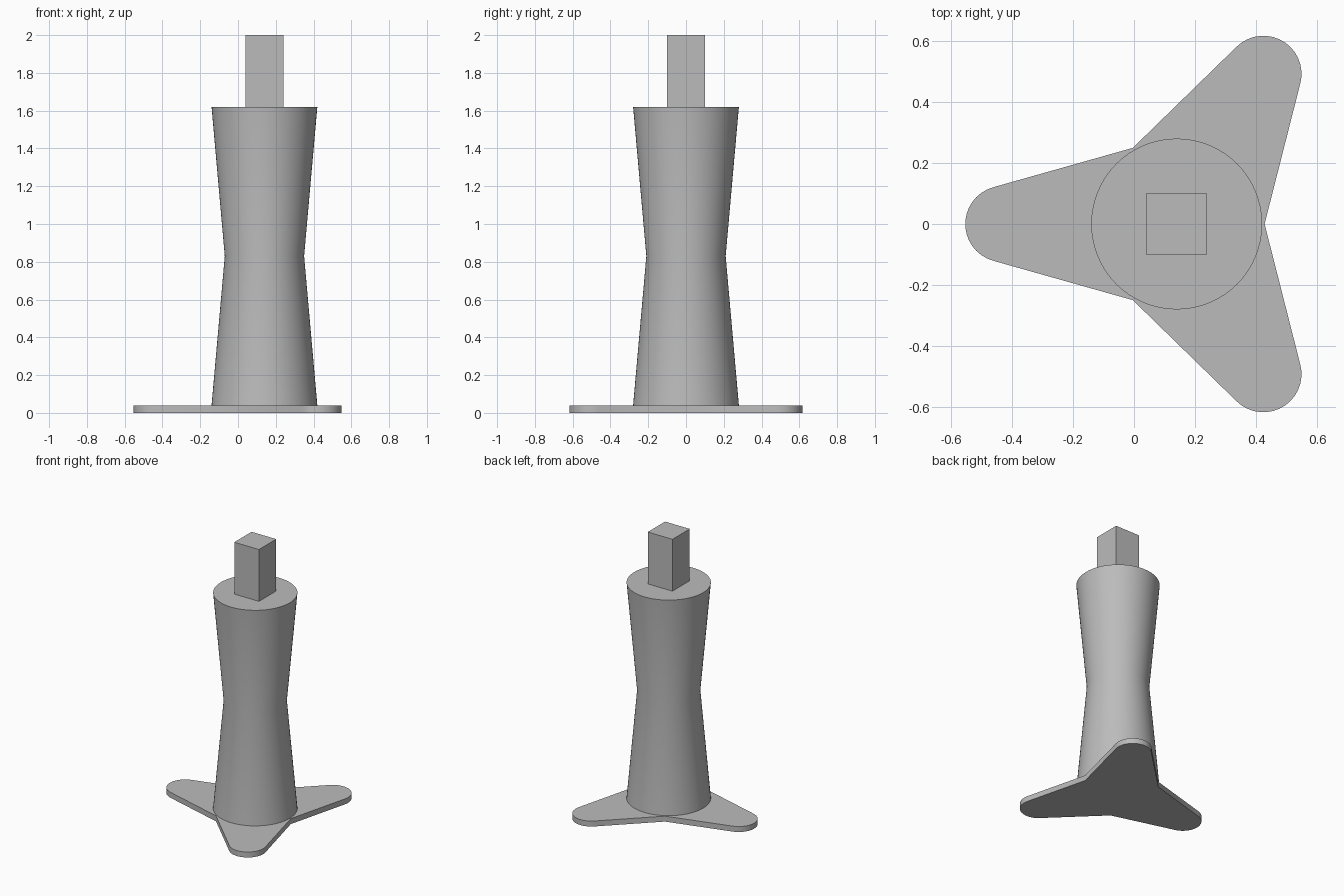
import bpy, bmesh
from math import radians, cos, sin

cube = bpy.data.objects.get("Cube")
if cube:
    bpy.data.objects.remove(cube, do_unlink=True)

grey = bpy.data.materials.new("plain grey")
grey.use_nodes = True
colour = (0.5, 0.5, 0.5, 1)
grey.diffuse_color = colour
grey.node_tree.nodes["Principled BSDF"].inputs["Base Color"].default_value = colour

AXIS_X = 0.14        # the column and the foot share this off-centre axis
FOOT_TOP, COLUMN_TOP, POST_TOP = 0.04, 1.62, 2.0


def ring(radius, z, count=64):
    """Circle of points around the axis."""
    return [(radius * cos(2 * radians(180) * i / count),
             radius * sin(2 * radians(180) * i / count), z) for i in range(count)]


def loft(name, rings):
    """Skin a stack of matching outlines into a closed solid."""
    bm = bmesh.new()
    loops = [[bm.verts.new(p) for p in points] for points in rings]
    n = len(loops[0])
    for low, high in zip(loops, loops[1:]):
        for i in range(n):
            j = (i + 1) % n
            bm.faces.new((low[i], low[j], high[j], high[i]))
    bm.faces.new(loops[0][::-1])
    bm.faces.new(loops[-1])
    bmesh.ops.recalc_face_normals(bm, faces=bm.faces)
    mesh = bpy.data.meshes.new(name)
    bm.to_mesh(mesh)
    bm.free()
    mesh.materials.append(grey)
    obj = bpy.data.objects.new(name, mesh)
    obj.location.x = AXIS_X
    bpy.context.collection.objects.link(obj)
    bpy.ops.object.select_all(action="DESELECT")
    obj.select_set(True)
    bpy.context.view_layer.objects.active = obj
    bpy.ops.object.shade_smooth_by_angle(angle=radians(30))
    return obj


# Three-lobed foot plate: rounded tips joined by straight edges to sharp valleys
outline = []
for lobe in (60, 180, 300):
    a = radians(lobe)
    for step in range(-75, 76, 10):
        b = radians(lobe + step)
        outline.append((0.568 * cos(a) + 0.125 * cos(b),
                        0.568 * sin(a) + 0.125 * sin(b)))
    v = radians(lobe + 60)
    outline.append((0.288 * cos(v), 0.288 * sin(v)))
loft("foot_plate", [[(x, y, z) for x, y in outline] for z in (0, FOOT_TOP)])

# Round column with a narrow waist
loft("waisted_column", [ring(0.28, FOOT_TOP), ring(0.21, 0.83), ring(0.28, COLUMN_TOP)])

# Square post on top
half = 0.1
square = [(-half, -half), (half, -half), (half, half), (-half, half)]
loft("square_post", [[(x, y, z) for x, y in square] for z in (COLUMN_TOP, POST_TOP)])
